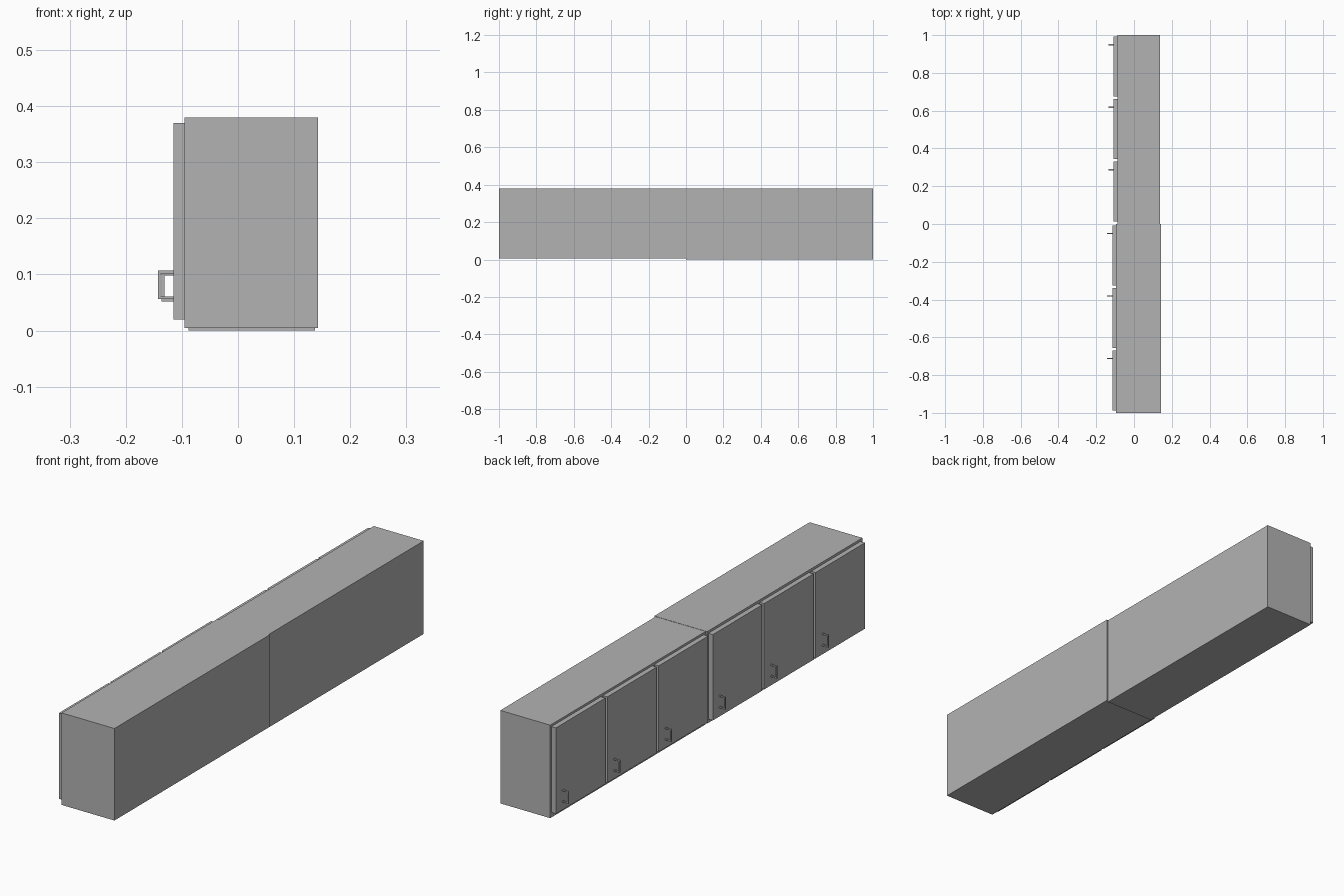
import bpy
import bmesh
from mathutils import Vector

cube = bpy.data.objects.get("Cube")
if cube:
    bpy.data.objects.remove(cube, do_unlink=True)

grey = bpy.data.materials.new("cabinet grey")
grey.use_nodes = True
colour = (0.45, 0.45, 0.45, 1)
grey.diffuse_color = colour
grey.node_tree.nodes["Principled BSDF"].inputs["Base Color"].default_value = colour


def add_boxes(name, boxes):
    """One object from boxes given as (low corner, high corner)."""
    bm = bmesh.new()
    for low, high in boxes:
        low, high = Vector(low), Vector(high)
        verts = bmesh.ops.create_cube(bm, size=1)["verts"]
        bmesh.ops.scale(bm, vec=high - low, verts=verts)
        bmesh.ops.translate(bm, vec=(low + high) / 2, verts=verts)
    mesh = bpy.data.meshes.new(name)
    bm.to_mesh(mesh)
    bm.free()
    mesh.materials.append(grey)
    bpy.context.collection.objects.link(bpy.data.objects.new(name, mesh))


def add_handle(name, x, y, z):
    """Square pull handle: two legs and a grip, projecting towards -x."""
    out, height, t, half = 0.028, 0.051, 0.005, 0.003
    add_boxes(name, [
        ((x - out, y - half, z), (x - out + t, y + half, z + height)),
        ((x - out + t, y - half, z), (x, y + half, z + t)),
        ((x - out + t, y - half, z + height - t), (x, y + half, z + height)),
    ])


def add_cabinet(side, y0, x_front, x_back, z_low, z_high, handle_z):
    """Wall cabinet one unit long with three doors on its -x face."""
    add_boxes(side + "_carcass",
              [((x_front, y0, z_low), (x_back, y0 + 1, z_high))])
    door_x = x_front - 0.020
    pitch = 0.331
    for i in range(3):
        start = y0 + 0.012 + i * pitch
        end = start + 0.318
        add_boxes(f"{side}_door_{i + 1}",
                  [((door_x, start, 0.02), (x_front, end, 0.37))])
        add_handle(f"{side}_handle_{i + 1}", door_x, end - 0.043, handle_z)


# Two cabinets end to end, slightly out of line
add_cabinet("front", -1, -0.095, 0.143, 0.005, 0.380, 0.056)
add_cabinet("back", 0, -0.088, 0.137, 0.0, 0.379, 0.052)
